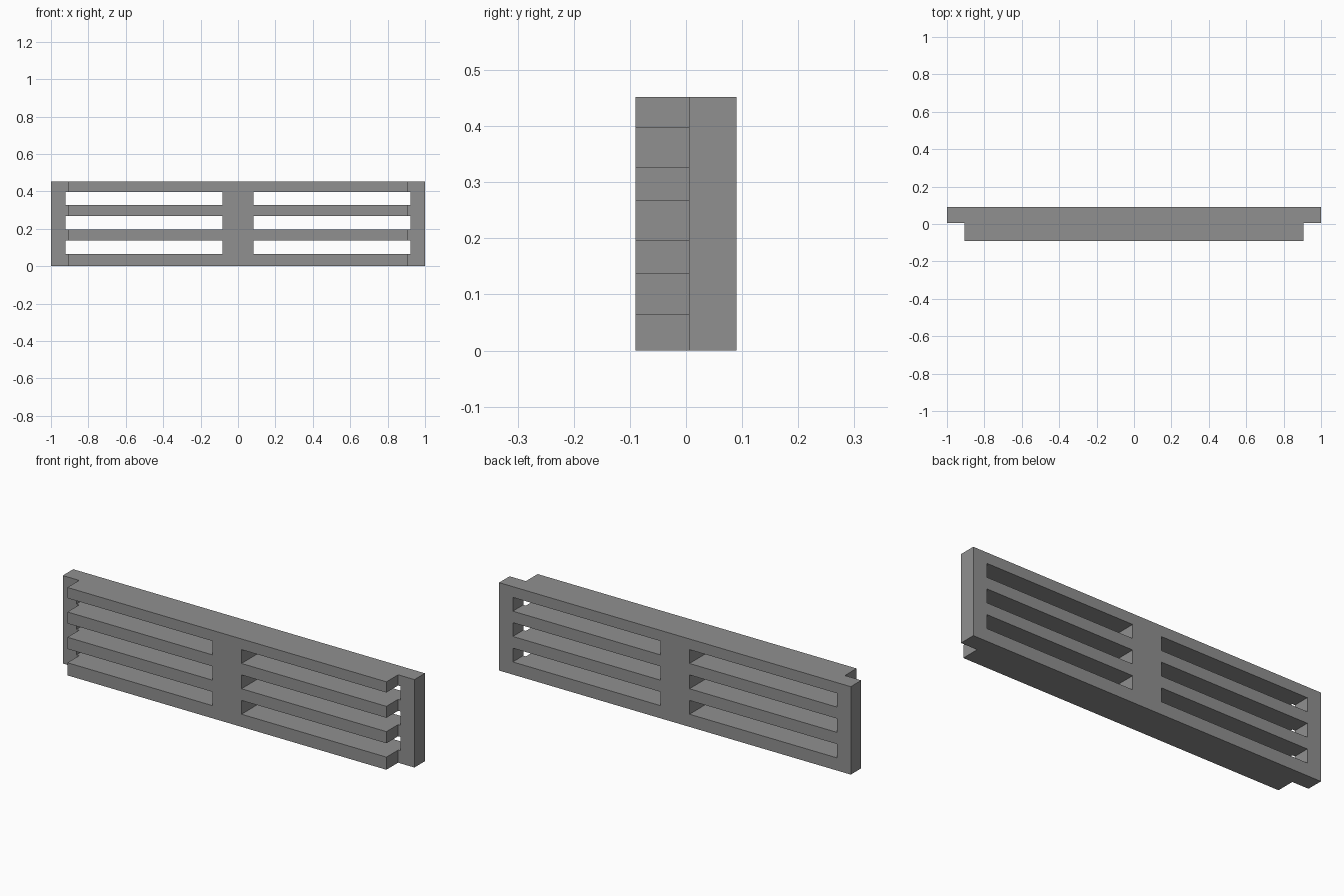
import bpy, bmesh

if "Cube" in bpy.data.objects:
    bpy.data.objects.remove(bpy.data.objects["Cube"])

HEIGHT = 0.452
BACK, STEP, FRONT = 0.09, 0.005, -0.09
SLOTS = [(0.065, 0.136), (0.196, 0.267), (0.326, 0.397)]

grey = bpy.data.materials.new("mid grey")
grey.diffuse_color = (0.28, 0.28, 0.28, 1)
grey.use_nodes = True
grey.node_tree.nodes["Principled BSDF"].inputs["Base Color"].default_value = grey.diffuse_color


def prism(bm, outline, z0, z1):
    """Extrude a plan outline from z0 up to z1."""
    face = bm.faces.new([bm.verts.new((x, y, z0)) for x, y in outline])
    top = bmesh.ops.extrude_face_region(bm, geom=[face])["geom"]
    for v in top:
        if isinstance(v, bmesh.types.BMVert):
            v.co.z = z1


def make_object(name, bm):
    bmesh.ops.recalc_face_normals(bm, faces=bm.faces)
    mesh = bpy.data.meshes.new(name)
    bm.to_mesh(mesh)
    bm.free()
    mesh.materials.append(grey)
    obj = bpy.data.objects.new(name, mesh)
    bpy.context.collection.objects.link(obj)
    return obj


# Grille body: wide back flange with a narrower front block
bm = bmesh.new()
prism(bm, [(-1, BACK), (-1, STEP), (-0.907, STEP), (-0.907, FRONT),
           (0.907, FRONT), (0.907, STEP), (1, STEP), (1, BACK)], 0, HEIGHT)
grille = make_object("vent_grille", bm)

# Slot cutters: three per side, running past the ends of the front block
bm = bmesh.new()
for side in (-1, 1):
    for z0, z1 in SLOTS:
        a, b = side * 0.083, side * 0.922
        prism(bm, [(a, -0.2), (b, -0.2), (b, 0.2), (a, 0.2)], z0, z1)
cutter = make_object("slot_cutters", bm)
cutter.hide_render = True

# Cut the slots, then discard the cutters
mod = grille.modifiers.new("slots", "BOOLEAN")
mod.operation = "DIFFERENCE"
mod.solver = "EXACT"
mod.object = cutter
bpy.context.view_layer.objects.active = grille
bpy.ops.object.modifier_apply(modifier=mod.name)
bpy.data.objects.remove(cutter)
